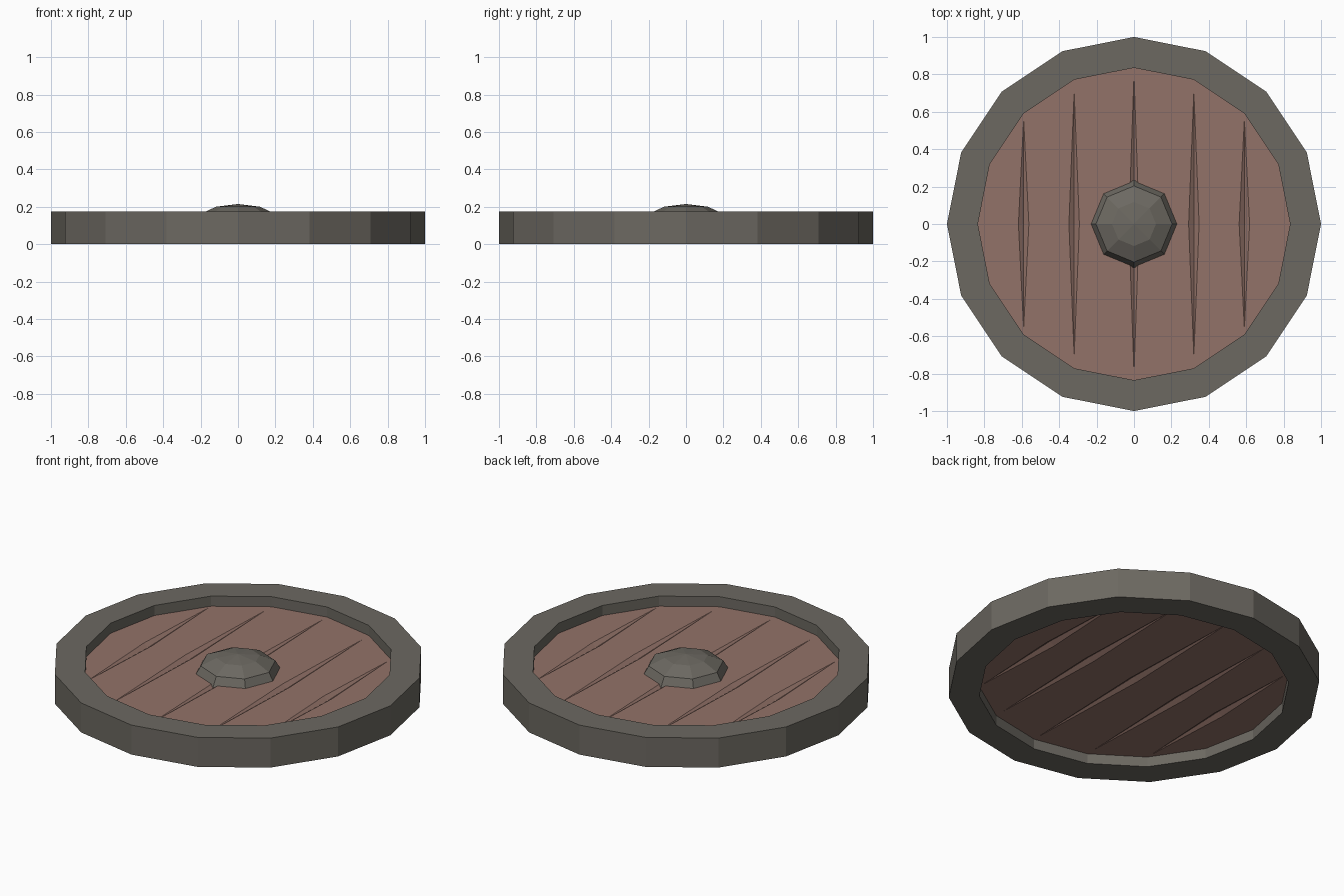
import bpy, bmesh
from math import cos, sin, pi

if "Cube" in bpy.data.objects:
    bpy.data.objects.remove(bpy.data.objects["Cube"])


def material(name, color):
    m = bpy.data.materials.new(name)
    m.diffuse_color = (*color, 1)
    m.use_nodes = True
    m.node_tree.nodes["Principled BSDF"].inputs["Base Color"].default_value = m.diffuse_color
    return m


def make_object(name, bm, mat=None):
    bmesh.ops.recalc_face_normals(bm, faces=bm.faces)
    me = bpy.data.meshes.new(name)
    bm.to_mesh(me)
    bm.free()
    ob = bpy.data.objects.new(name, me)
    bpy.context.collection.objects.link(ob)
    if mat:
        me.materials.append(mat)
    return ob


def lathe(name, profile, sides, mat, closed=False):
    """Spin (radius, z) points round z; radius 0 gives a single pole."""
    bm = bmesh.new()
    rings = []
    for r, z in profile:
        if r == 0:
            rings.append([bm.verts.new((0, 0, z))] * sides)
        else:
            rings.append([bm.verts.new((r * cos(2 * pi * i / sides), r * sin(2 * pi * i / sides), z))
                          for i in range(sides)])
    pairs = list(zip(rings, rings[1:])) + ([(rings[-1], rings[0])] if closed else [])
    for a, b in pairs:
        for i in range(sides):
            j = (i + 1) % sides
            bm.faces.new(list(dict.fromkeys((a[i], a[j], b[j], b[i]))))
    return make_object(name, bm, mat)


iron = material("iron", (0.15, 0.14, 0.12))
wood = material("wood", (0.29, 0.17, 0.14))

HEIGHT, BOARD_LOW, BOARD_TOP = 0.175, 0.06, 0.115
INNER = 0.835

# Metal rim
lathe("rim", [(1, 0), (1, HEIGHT), (INNER, HEIGHT), (INNER, 0)], 16, iron, closed=True)

# Wooden board
board = lathe("board", [(0, BOARD_LOW), (INNER, BOARD_LOW), (INNER, BOARD_TOP), (0, BOARD_TOP)], 16, wood)

# Tapered plank grooves on both faces, cut with stretched octahedra
bm = bmesh.new()
for x, length in ((-0.59, 0.56), (-0.32, 0.71), (0, 0.8), (0.32, 0.71), (0.59, 0.56)):
    for z in (BOARD_LOW, BOARD_TOP):
        ring = [bm.verts.new(p) for p in ((x + 0.028, 0, z), (x, length, z), (x - 0.028, 0, z), (x, -length, z))]
        for dz in (-0.02, 0.02):
            tip = bm.verts.new((x, 0, z + dz))
            for i in range(4):
                bm.faces.new((ring[i], ring[(i + 1) % 4], tip))
cutter = make_object("groove_cutter", bm)
cutter.hide_render = True
cutter.hide_set(True)
cut = board.modifiers.new("grooves", 'BOOLEAN')
cut.operation = 'DIFFERENCE'
cut.solver = 'EXACT'
cut.object = cutter

# Central boss: flattened half sphere with eight sides
dome = [(0.235 * cos(a * pi / 6), 0.105 + 0.11 * sin(a * pi / 6)) for a in range(3)]
lathe("boss", [(0, 0.105)] + dome + [(0, 0.215)], 8, iron)
